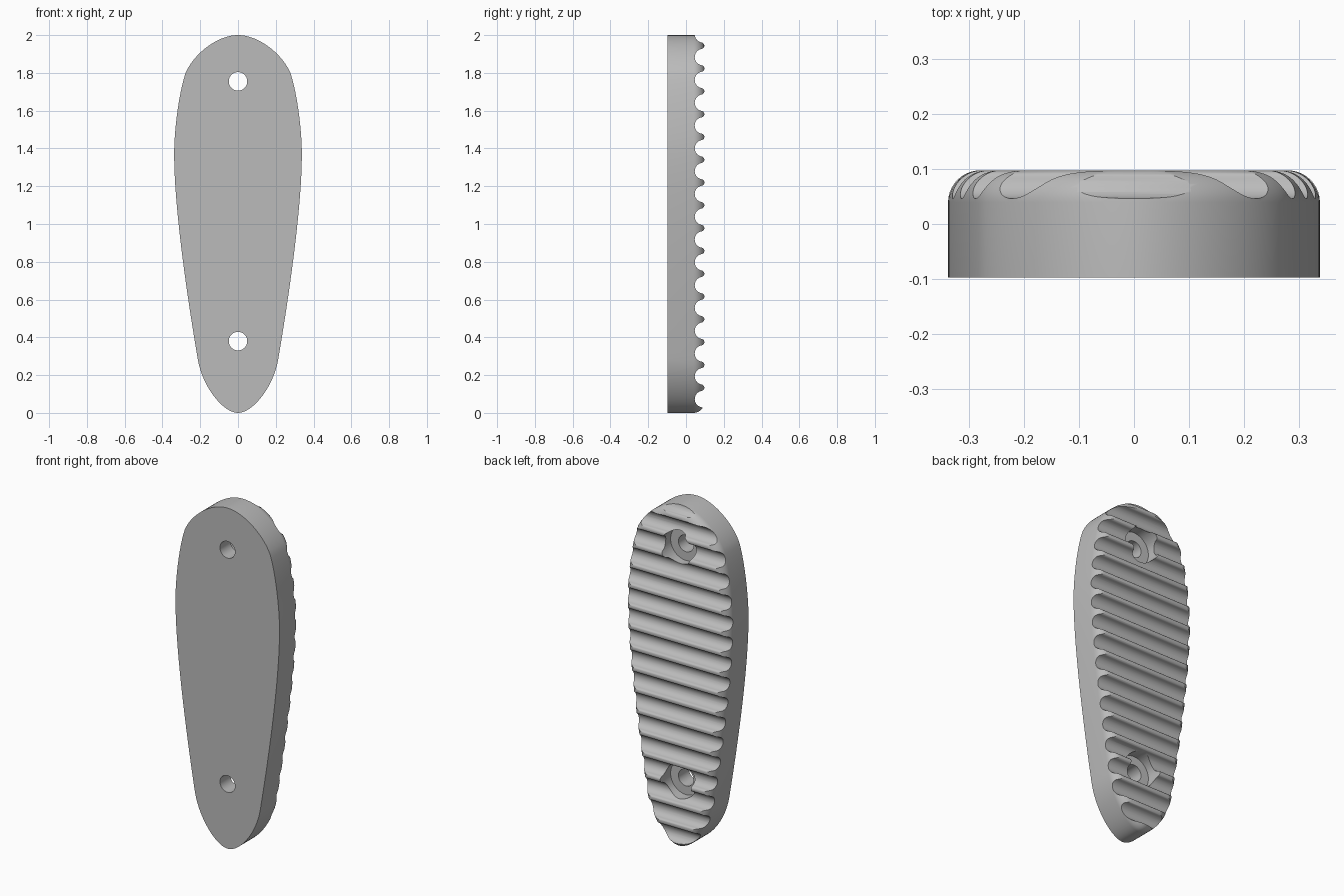
import bpy, bmesh
from math import sin, cos, pi, radians
from mathutils import Vector
from mathutils.geometry import interpolate_bezier

cube = bpy.data.objects.get("Cube")
if cube:
    bpy.data.objects.remove(cube)

BACK = 0.0975      # half of the pad thickness
ROUND = 0.058      # radius of the rounded rear rim

rubber = bpy.data.materials.new("grey_rubber")
rubber.diffuse_color = (0.5, 0.5, 0.5, 1)
rubber.use_nodes = True
rubber.node_tree.nodes["Principled BSDF"].inputs["Base Color"].default_value = (0.5, 0.5, 0.5, 1)


def loft(name, rings):
    """Closed solid skinned through rings of equal length."""
    bm = bmesh.new()
    loops = [[bm.verts.new(p) for p in ring] for ring in rings]
    n = len(loops[0])
    for a, b in zip(loops, loops[1:]):
        for i in range(n):
            j = (i + 1) % n
            bm.faces.new((a[i], a[j], b[j], b[i]))
    bm.faces.new(loops[0])
    bm.faces.new(loops[-1])
    bmesh.ops.recalc_face_normals(bm, faces=bm.faces)
    mesh = bpy.data.meshes.new(name)
    bm.to_mesh(mesh)
    bm.free()
    obj = bpy.data.objects.new(name, mesh)
    bpy.context.collection.objects.link(obj)
    mesh.materials.append(rubber)
    return obj


def cylinder(name, radius, z, y0, y1):
    circle = [(radius * cos(2 * pi * i / 48), z + radius * sin(2 * pi * i / 48)) for i in range(48)]
    return loft(name, [[(x, y, h) for x, h in circle] for y in (y0, y1)])


def boolean(obj, tool, operation):
    mod = obj.modifiers.new(tool.name, 'BOOLEAN')
    mod.operation = operation
    mod.solver = 'EXACT'
    mod.object = tool
    bpy.context.view_layer.objects.active = obj
    bpy.ops.object.modifier_apply(modifier=mod.name)
    bpy.data.objects.remove(tool)


# Egg-shaped outline: half from bezier spans (knot, handle in, handle out), then mirrored
knots = [((0, 2), None, (0.11, 2)),
         ((0.277, 1.8), (0.235, 1.9), (0.312, 1.7)),
         ((0.338, 1.37), (0.338, 1.5), (0.338, 1.05)),
         ((0.212, 0.28), (0.25, 0.5), (0.185, 0.13)),
         ((0, 0), (0.075, 0), None)]
half = []
for (p, _, h_out), (q, h_in, _) in zip(knots, knots[1:]):
    half += interpolate_bezier(Vector(p), Vector(h_out), Vector(h_in), Vector(q), 20)[:-1]
outline = half + [Vector((0, 0))] + [Vector((-p.x, p.y)) for p in half[:0:-1]]
normals = []
for i, p in enumerate(outline):
    t = outline[(i + 1) % len(outline)] - outline[i - 1]
    normals.append(Vector((t.y, -t.x)).normalized())

# Pad body: straight wall, then a quarter-round rear rim
steps = [(0, -BACK)]
for k in range(11):
    a = pi / 2 * k / 10
    steps.append((ROUND * (1 - cos(a)), BACK - ROUND + ROUND * sin(a)))
rings = []
for inset, y in steps:
    pts = [p + n * inset for p, n in zip(outline, normals)]
    rings.append([(p.x, y, p.y) for p in pts])
pad = loft("recoil_pad", rings)

# Ribbed rear surface: wide concave grooves joined tangentially to narrow rounded ridges
PITCH, FIRST, LEAN = 0.1207, 0.073, radians(80.4)
GROOVE, RIDGE, VALLEY = 0.044, 0.0172, 0.0462
TIP = VALLEY + (GROOVE + RIDGE) * (1 - cos(LEAN))
profile = []
for g in range(-1, 17):
    z = FIRST + g * PITCH
    for k in range(-9, 10):
        a = LEAN * k / 9
        profile.append((VALLEY + GROOVE * (1 - cos(a)), z + GROOVE * sin(a)))
    for k in range(-5, 6):
        a = LEAN * k / 6
        profile.append((TIP - RIDGE * (1 - cos(a)), z + PITCH / 2 + RIDGE * sin(a)))
profile += [(-0.3, profile[-1][1]), (-0.3, profile[0][1])]
ribs = loft("rib_profile", [[(x, y, z) for y, z in profile] for x in (-0.5, 0.5)])
boolean(pad, ribs, 'INTERSECT')

# Screw holes, counterbored from the rear
for z in (1.755, 0.38):
    boolean(pad, cylinder("counterbore", 0.1, z, 0.0, 0.3), 'DIFFERENCE')
    boolean(pad, cylinder("screw_hole", 0.049, z, -0.3, 0.2), 'DIFFERENCE')

bpy.ops.object.select_all(action='DESELECT')
pad.select_set(True)
bpy.context.view_layer.objects.active = pad
bpy.ops.object.shade_smooth_by_angle(angle=radians(30))
